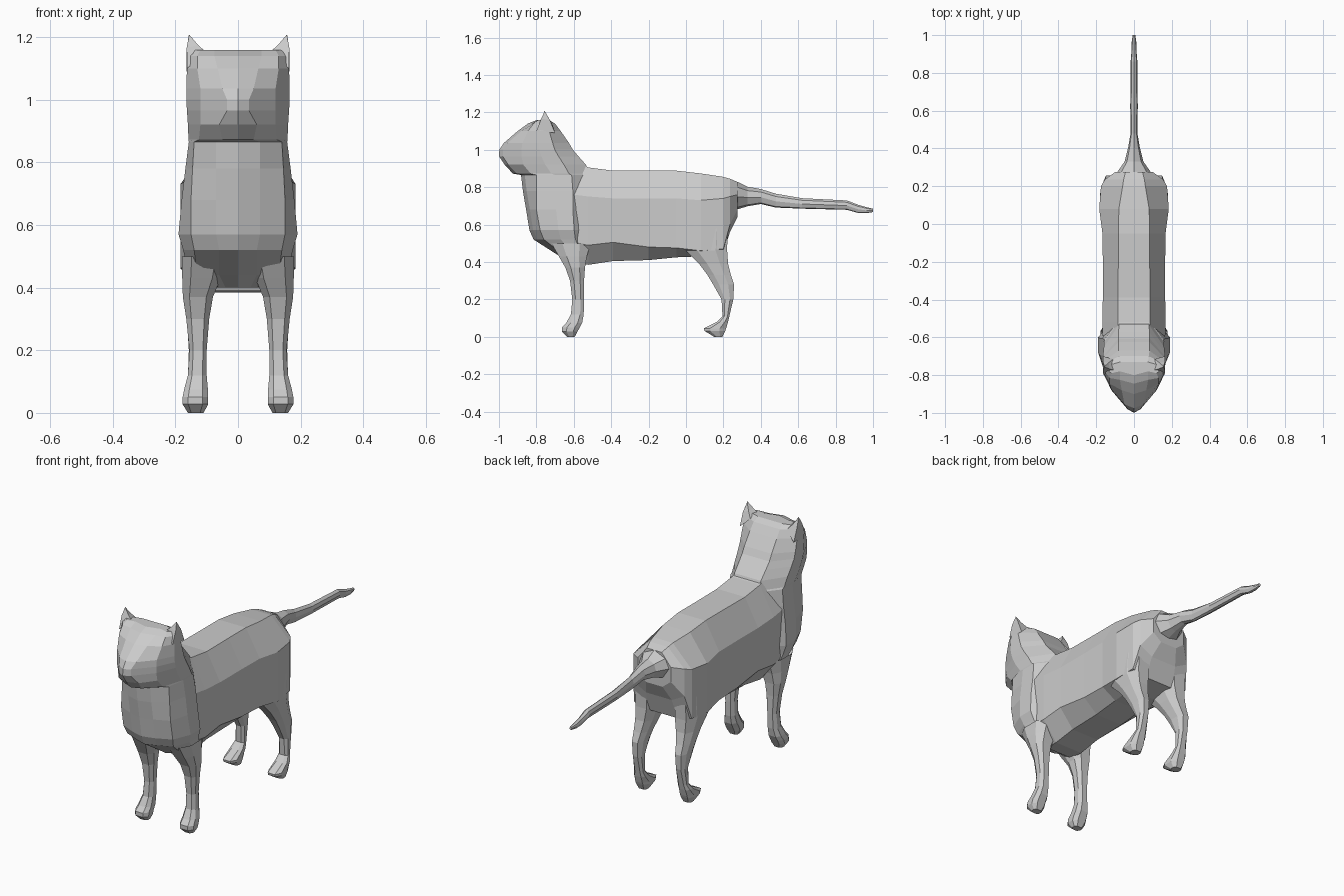
import bpy, bmesh, math

fur = bpy.data.materials.new("grey_fur")
fur.diffuse_color = (0.6, 0.6, 0.6, 1)


def loft(name, rings, cap_start=False, cap_end=False):
    """Skin a list of equal-length closed rings with flat quads."""
    bm = bmesh.new()
    vs = [[bm.verts.new(p) for p in r] for r in rings]
    n = len(rings[0])
    for a, b in zip(vs, vs[1:]):
        for i in range(n):
            j = (i + 1) % n
            bm.faces.new((a[i], a[j], b[j], b[i]))
    if cap_start:
        bm.faces.new(vs[0][::-1])
    if cap_end:
        bm.faces.new(vs[-1])
    bmesh.ops.remove_doubles(bm, verts=bm.verts, dist=0.0005)
    bmesh.ops.recalc_face_normals(bm, faces=bm.faces)
    me = bpy.data.meshes.new(name)
    bm.to_mesh(me)
    bm.free()
    me.materials.append(fur)
    ob = bpy.data.objects.new(name, me)
    bpy.context.collection.objects.link(ob)
    return ob


def mirrored(half):
    """Close a half outline that starts and ends on x = 0."""
    return half + [(-x, y, z) for x, y, z in half[-2:0:-1]]


# Torso: y, top z, top half width, side half width, upper z, lower z, bottom z
torso = [(-0.60, 0.93, 0.08, 0.165, 0.76, 0.50, 0.39),
         (-0.52, 0.905, 0.085, 0.168, 0.75, 0.49, 0.385),
         (-0.39, 0.888, 0.085, 0.165, 0.74, 0.505, 0.405),
         (-0.20, 0.888, 0.083, 0.165, 0.74, 0.48, 0.41),
         (-0.05, 0.888, 0.083, 0.167, 0.74, 0.475, 0.425),
         (0.08, 0.873, 0.08, 0.184, 0.73, 0.46, 0.43),
         (0.20, 0.855, 0.06, 0.175, 0.74, 0.47, 0.45),
         (0.235, 0.845, 0.055, 0.155, 0.75, 0.60, 0.56),
         (0.275, 0.828, 0.045, 0.10, 0.76, 0.68, 0.64)]
loft("torso", [mirrored([(0, y, t), (tw, y, t), (w, y, u), (w, y, l),
                         (w * 0.5, y, b), (0, y, b)])
               for y, t, tw, w, u, l, b in torso], cap_end=True)

# Chest, neck and head: z, front y, front half width, cheek x, cheek y,
# side half width, back y
column = [(0.40, -0.63, 0.04, 0.06, -0.62, 0.08, -0.50),
          (0.44, -0.69, 0.06, 0.13, -0.66, 0.155, -0.50),
          (0.52, -0.815, 0.06, 0.14, -0.76, 0.175, -0.50),
          (0.57, -0.837, 0.07, 0.15, -0.78, 0.190, -0.50),
          (0.68, -0.855, 0.07, 0.15, -0.80, 0.180, -0.50),
          (0.78, -0.872, 0.07, 0.145, -0.80, 0.168, -0.50),
          (0.865, -0.882, 0.07, 0.14, -0.80, 0.157, -0.51),
          (0.872, -0.925, 0.05, 0.125, -0.83, 0.158, -0.515),
          (0.92, -0.970, 0.06, 0.12, -0.87, 0.160, -0.535),
          (0.965, -1.0, 0.035, 0.12, -0.88, 0.163, -0.575),
          (1.00, -0.998, 0.035, 0.12, -0.88, 0.165, -0.605),
          (1.035, -0.975, 0.05, 0.12, -0.875, 0.165, -0.625),
          (1.10, -0.900, 0.065, 0.13, -0.845, 0.163, -0.670),
          (1.14, -0.845, 0.075, 0.13, -0.815, 0.158, -0.700),
          (1.158, -0.800, 0.075, 0.12, -0.790, 0.145, -0.730)]
rings = []
for z, fy, fx, cx, cy, w, by in column:
    d = by - cy
    rings.append(mirrored([(0, fy, z), (fx, fy + 0.02, z), (cx, cy, z),
                           (w, cy + d * 0.35, z), (w, cy + d * 0.65, z),
                           (w * 0.5, by, z), (0, by, z)]))
loft("chest_and_head", rings, cap_start=True, cap_end=True)

# Tail: y, centre z, half width, half height
tail = [(0.22, 0.755, 0.13, 0.09), (0.28, 0.755, 0.085, 0.072), (0.33, 0.75, 0.05, 0.052),
        (0.40, 0.75, 0.032, 0.040), (0.48, 0.728, 0.018, 0.037),
        (0.62, 0.713, 0.020, 0.028), (0.86, 0.704, 0.018, 0.025),
        (0.92, 0.684, 0.013, 0.022), (0.965, 0.677, 0.012, 0.016),
        (1.0, 0.676, 0.007, 0.009)]
loft("tail", [mirrored([(0, y, z + h), (w * 0.75, y, z + h * 0.6), (w, y, z - h * 0.1),
                        (w * 0.6, y, z - h * 0.85), (0, y, z - h)])
              for y, z, w, h in tail], cap_end=True)

# Legs: z, front y, back y, inner x, outer x
front_leg = [(0.50, -0.72, -0.51, 0.04, 0.178), (0.43, -0.68, -0.53, 0.055, 0.178),
             (0.37, -0.645, -0.54, 0.08, 0.176), (0.30, -0.62, -0.545, 0.092, 0.165),
             (0.20, -0.608, -0.545, 0.10, 0.155), (0.12, -0.615, -0.547, 0.10, 0.160),
             (0.075, -0.640, -0.555, 0.096, 0.172), (0.05, -0.663, -0.568, 0.095, 0.177),
             (0.028, -0.663, -0.580, 0.095, 0.177), (0.0, -0.635, -0.595, 0.11, 0.160)]
back_leg = [(0.58, 0.02, 0.222, 0.06, 0.178), (0.46, 0.0, 0.220, 0.06, 0.180),
            (0.39, 0.07, 0.225, 0.075, 0.172), (0.33, 0.115, 0.240, 0.09, 0.167),
            (0.28, 0.145, 0.257, 0.10, 0.162), (0.20, 0.190, 0.253, 0.105, 0.157),
            (0.11, 0.195, 0.232, 0.105, 0.160), (0.08, 0.165, 0.225, 0.10, 0.170),
            (0.045, 0.095, 0.215, 0.097, 0.174), (0.032, 0.098, 0.210, 0.097, 0.174),
            (0.0, 0.150, 0.195, 0.11, 0.160)]


def leg_ring(z, f, b, i, o, side):
    m, k, q = (i + o) / 2, (o - i) * 0.28, (b - f) * 0.28
    pts = [(m - k, f), (m + k, f), (o, f + q), (o, b - q),
           (m + k, b), (m - k, b), (i, b - q), (i, f + q)]
    return [(side * x, y, z) for x, y in pts]


for side, word in ((-1, "right"), (1, "left")):
    for part, rows in (("front_leg", front_leg), ("back_leg", back_leg)):
        loft(f"{part}_{word}", [leg_ring(*r, side) for r in rows], cap_end=True)
    # Ear: a small pointed wedge leaning outward
    base = [(0.10, -0.775, 1.15), (0.162, -0.80, 1.10), (0.164, -0.70, 1.09), (0.11, -0.715, 1.14)]
    mid = [(0.128, -0.768, 1.175), (0.164, -0.775, 1.165), (0.164, -0.728, 1.16), (0.135, -0.735, 1.17)]
    tip = [(0.155, -0.757, 1.207)] * 4
    ear = [[(side * x, y, z) for x, y, z in r] for r in (base, mid)]
    ob = loft(f"ear_{word}", ear + [[(side * (x + 0.001 * i), y + 0.002 * (i % 2), z)
                                     for i, (x, y, z) in enumerate(tip)]], cap_end=True)
